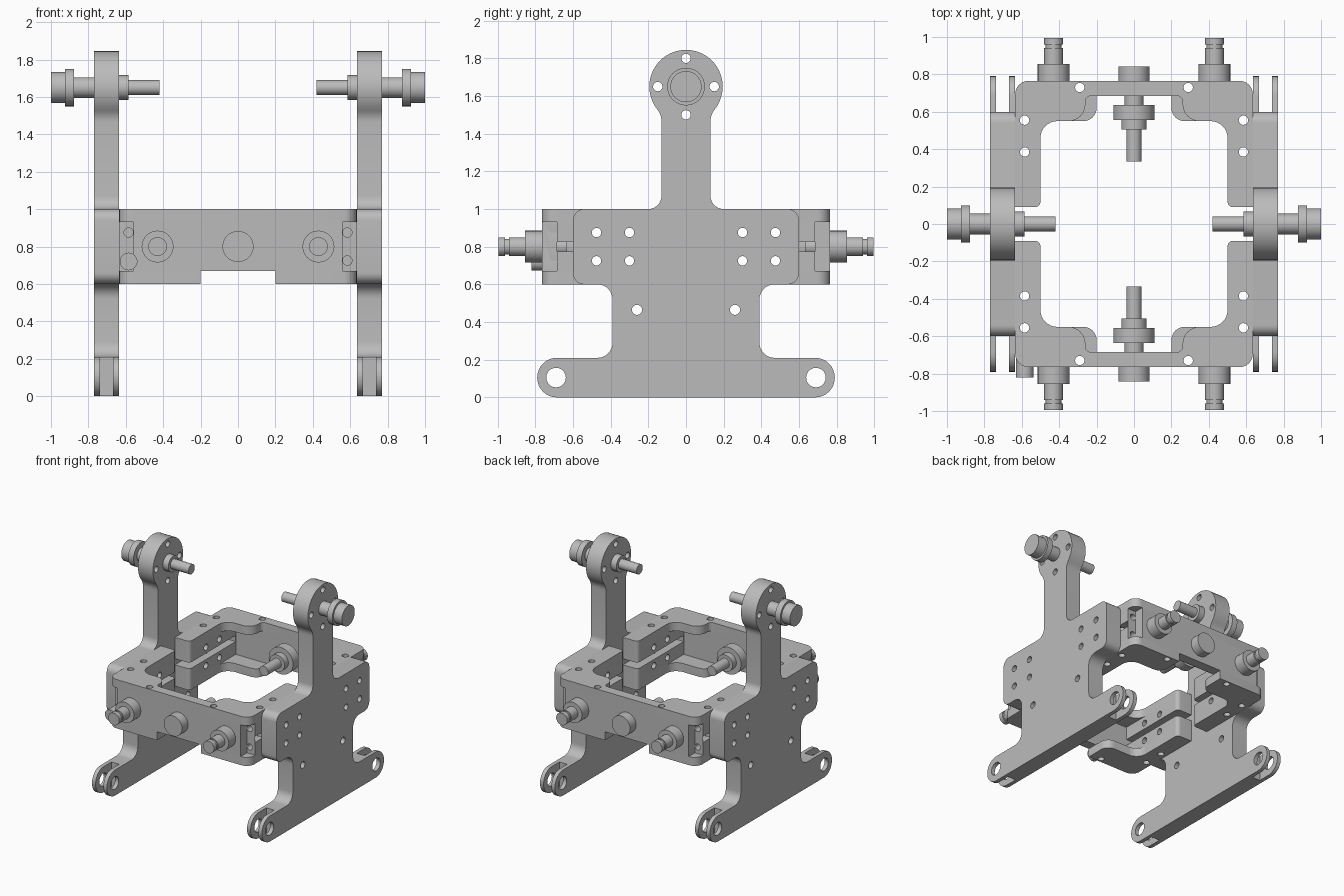
import bpy, bmesh
from math import pi, sin, cos, sqrt, atan2, radians
from mathutils import Vector, Matrix

if "Cube" in bpy.data.objects:
    bpy.data.objects.remove(bpy.data.objects["Cube"], do_unlink=True)

metal = bpy.data.materials.new("plain grey metal")
metal.use_nodes = True
grey = (0.5, 0.5, 0.5, 1)
metal.diffuse_color = grey
metal.node_tree.nodes["Principled BSDF"].inputs["Base Color"].default_value = grey


def make(name, bm):
    bmesh.ops.recalc_face_normals(bm, faces=bm.faces)
    me = bpy.data.meshes.new(name)
    bm.to_mesh(me)
    bm.free()
    me.materials.append(metal)
    ob = bpy.data.objects.new(name, me)
    bpy.context.scene.collection.objects.link(ob)
    return ob


def finish(ob):
    ob.data.shade_smooth()
    ob.data.set_sharp_from_angle(angle=radians(30))
    return ob


def rounded(points, steps=8):
    """Polygon from (u, v, corner radius) points."""
    out = []
    for i, (u, v, r) in enumerate(points):
        p = Vector((u, v))
        if r == 0:
            out.append(p)
            continue
        a = (Vector(points[i - 1][:2]) - p).normalized()
        b = (Vector(points[(i + 1) % len(points)][:2]) - p).normalized()
        half = a.angle(b) / 2
        c = p + (a + b).normalized() * r / sin(half)
        reach = r * cos(half) / sin(half)
        s, e = p + a * reach - c, p + b * reach - c
        w = pi - 2 * half
        for k in range(steps + 1):
            t = k / steps
            out.append(c + (s * sin((1 - t) * w) + e * sin(t * w)) / sin(w))
    return out


def mirrored(half):
    return half + [(-p[0], *p[1:]) for p in reversed(half) if abs(p[0]) > 1e-6]


def prism(name, outline, axis, lo, hi):
    bm = bmesh.new()
    at = (lambda p: (lo, p[0], p[1])) if axis == "X" else (lambda p: (p[0], p[1], lo))
    face = bm.faces.new([bm.verts.new(at(p)) for p in outline])
    ext = bmesh.ops.extrude_face_region(bm, geom=[face])["geom"]
    step = Vector((hi - lo, 0, 0)) if axis == "X" else Vector((0, 0, hi - lo))
    bmesh.ops.translate(bm, vec=step, verts=[g for g in ext if isinstance(g, bmesh.types.BMVert)])
    return make(name, bm)


TURN = {"X": Matrix.Identity(4),
        "Y": Matrix.Rotation(pi / 2, 4, "Z"),
        "Z": Matrix.Rotation(-pi / 2, 4, "Y")}


def turned(name, axis, centre, steps, sides=32):
    """Stepped round part; steps are (start, end, radius) along the axis."""
    bm = bmesh.new()
    rings = []
    for lo, hi, r in steps:
        for d in (lo, hi):
            rings.append([bm.verts.new((d, r * cos(2 * pi * k / sides), r * sin(2 * pi * k / sides)))
                          for k in range(sides)])
    for a, b in zip(rings, rings[1:]):
        for k in range(sides):
            n = (k + 1) % sides
            bm.faces.new((a[k], a[n], b[n], b[k]))
    bm.faces.new(rings[0])
    bm.faces.new(rings[-1])
    bm.transform(Matrix.Translation(centre) @ TURN[axis])
    return make(name, bm)


def hole(axis, centre, lo, hi, r=0.025):
    return turned("cutter", axis, centre, [(lo, hi, r)], 20)


def box(lo, hi):
    return prism("cutter", [(lo[0], lo[1]), (hi[0], lo[1]), (hi[0], hi[1]), (lo[0], hi[1])],
                 "Z", lo[2], hi[2])


def cut(ob, cutters):
    for c in cutters:
        c.hide_render = True
        m = ob.modifiers.new("cut", "BOOLEAN")
        m.operation, m.solver, m.object = "DIFFERENCE", "EXACT", c
    graph = bpy.context.evaluated_depsgraph_get()
    me = bpy.data.meshes.new_from_object(ob.evaluated_get(graph))
    ob.modifiers.clear()
    ob.data = me
    for c in cutters:
        bpy.data.objects.remove(c, do_unlink=True)
    return ob


def opposite(ob, name):
    """Same part turned half way round the middle."""
    twin = bpy.data.objects.new(name, ob.data)
    twin.rotation_euler.z = pi
    bpy.context.scene.collection.objects.link(twin)


PAIR = (-1, 1)
ROWS = (0.725, 0.875)

# Side plate: forked foot, waist, bolted body, neck and round head
HEAD, R, NECK, FIL = 1.65, 0.195, 0.13, 0.1
drop = sqrt((R + FIL) ** 2 - (NECK + FIL) ** 2)
tilt = atan2(drop, NECK + FIL)
half = [(0.79, 0, 0.104), (0.79, 0.21, 0.104), (0.39, 0.21, 0.08), (0.39, 0.6, 0.08),
        (0.6, 0.6, 0.06), (0.6, 1, 0.06), (NECK, 1, 0.07)]
for k in range(7):
    a = pi - tilt * k / 6
    half.append((NECK + FIL + FIL * cos(a), HEAD - drop + FIL * sin(a), 0))
for k in range(1, 17):
    a = -tilt + (pi / 2 + tilt) * k / 16
    half.append((R * cos(a), HEAD + R * sin(a), 0))
plate = prism("left_side_plate", rounded(mirrored(half)), "X", 0.635, 0.77)
cutters = []
for s in PAIR:
    cutters.append(hole("X", (0, s * 0.69, 0.105), 0.6, 0.8, 0.052))
    cutters.append(hole("X", (0, s * 0.26, 0.465), 0.6, 0.8, 0.027))
    cutters.append(hole("X", (0, s * 0.15, HEAD), 0.6, 0.8))
    cutters.append(hole("X", (0, 0, HEAD + s * 0.15), 0.6, 0.8))
    cutters += [hole("X", (0, s * y, z), 0.6, 0.8) for y in (0.3, 0.475) for z in ROWS]
    y0, y1 = sorted((s * 0.585, s * 0.9))
    cutters.append(box((0.667, y0, -0.1), (0.738, y1, 0.3)))
opposite(finish(cut(plate, cutters)), "right_side_plate")

# Stepped pin through each head
pin = turned("left_head_pin", "X", (0, 0, HEAD),
             [(0.42, 0.585, 0.04), (0.585, 0.77, 0.066), (0.77, 0.877, 0.055),
              (0.877, 0.925, 0.1), (0.925, 1, 0.083)])
opposite(finish(pin), "right_head_pin")


def upright_holes(lo, hi, sides=PAIR):
    return [hole("Z", (s * x, y, 0), lo, hi) for s in sides
            for x, y in ((0.585, 0.555), (0.585, 0.385), (0.29, 0.73))]


# Bracket top flange
arm = [(0.635, 0.765, 0.07), (0.635, 0.09, 0), (0.5, 0.09, 0.03), (0.5, 0.55, 0.09)]
top = prism("back_top_flange",
            rounded(mirrored(arm + [(0.26, 0.55, 0.09), (0.26, 0.685, 0.03)])), "Z", 0.93, 1)
opposite(finish(cut(top, upright_holes(0.9, 1.1))), "front_top_flange")

# Bracket bottom flanges, open in the middle
for s, side, other in ((1, "left", "right"), (-1, "right", "left")):
    outline = rounded(arm + [(0.2, 0.55, 0.07), (0.2, 0.765, 0)])
    low = prism(f"back_{side}_bottom_flange", [(s * p.x, p.y) for p in outline], "Z", 0.6, 0.67)
    opposite(finish(cut(low, upright_holes(0.5, 0.7, (s,)))), f"front_{other}_bottom_flange")

# Bracket wall with slotted arms and corner pockets
wall = prism("back_wall_and_arms",
             rounded(mirrored([(0.56, 0.765, 0), (0.56, 0.685, 0), (0.635, 0.685, 0),
                               (0.635, 0.09, 0), (0.5, 0.09, 0.03), (0.5, 0.685, 0)])),
             "Z", 0.67, 0.93)
cutters = upright_holes(0.6, 1)
for s in PAIR:
    x0, x1 = sorted((s * 0.45, s * 0.7))
    cutters.append(box((x0, 0, 0.775), (x1, 0.684, 0.825)))
    for z in ROWS:
        cutters += [hole("X", (0, y, z), x0, x1) for y in (0.3, 0.475)]
        cutters.append(hole("Y", (s * 0.585, 0, z), 0.6, 0.72))
opposite(finish(cut(wall, cutters)), "front_wall_and_arms")

# Outer stepped pins on the walls
for s, side, other in ((1, "left", "right"), (-1, "right", "left")):
    stud = turned(f"back_{side}_stud", "Y", (s * 0.43, 0, 0.8),
                  [(0.75, 0.855, 0.085), (0.855, 0.94, 0.05), (0.94, 0.96, 0.042),
                   (0.96, 0.995, 0.05)])
    opposite(finish(stud), f"front_{other}_stud")

# Central spindle through each wall
spindle = turned("back_spindle", "Y", (0, 0, 0.8),
                 [(0.335, 0.505, 0.04), (0.505, 0.555, 0.068), (0.555, 0.635, 0.11),
                  (0.635, 0.685, 0.05), (0.685, 0.842, 0.083)])
opposite(finish(spindle), "front_spindle")

# Single plug in the front right corner pocket
finish(turned("front_corner_plug", "Y", (-0.585, 0, 0.72), [(-0.82, -0.68, 0.047)]))
